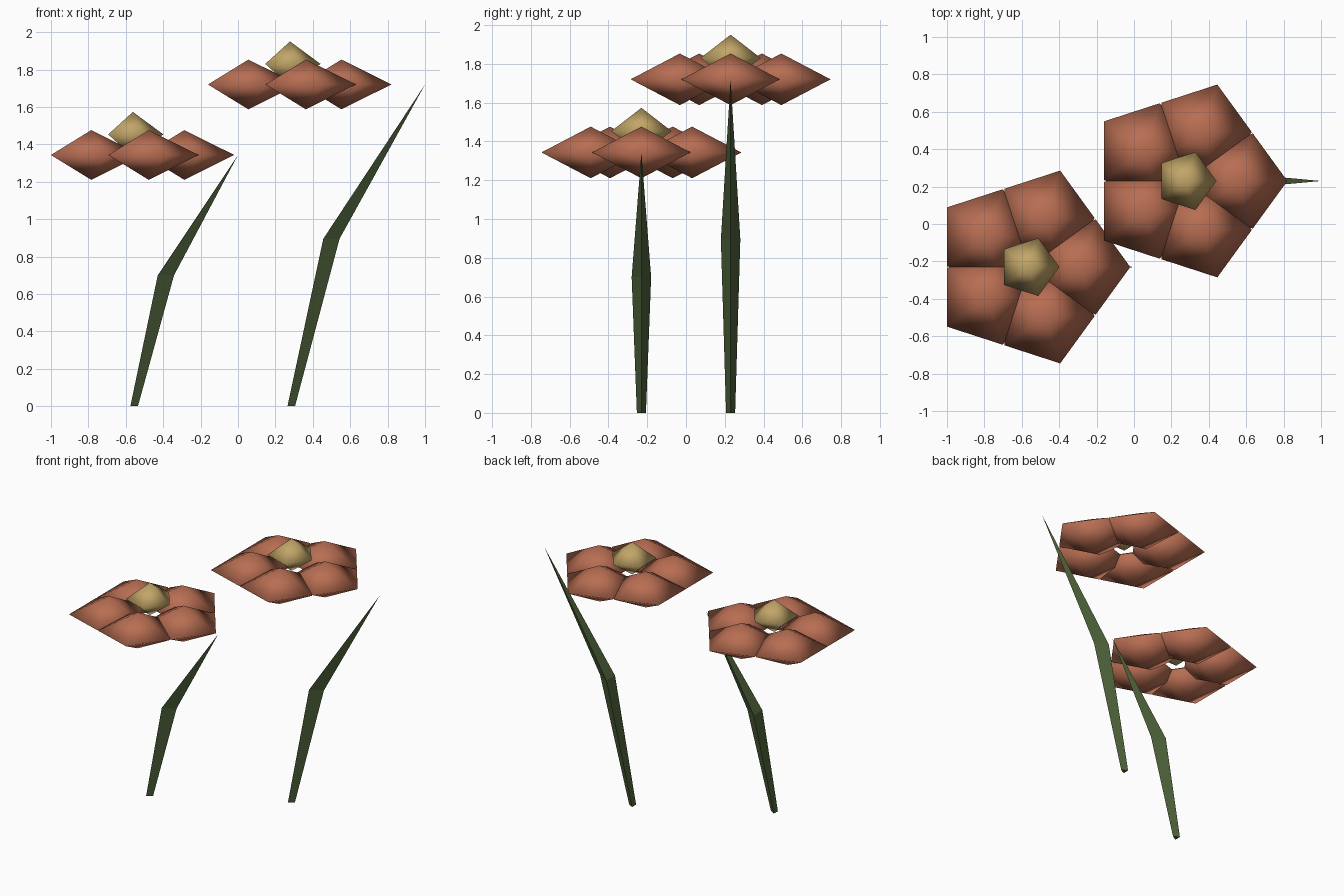
import bpy, bmesh, math
from mathutils import Vector

if "Cube" in bpy.data.objects:
    bpy.data.objects.remove(bpy.data.objects["Cube"])


def material(name, rgb):
    m = bpy.data.materials.new(name)
    m.diffuse_color = (*rgb, 1)
    m.use_nodes = True
    m.node_tree.nodes["Principled BSDF"].inputs["Base Color"].default_value = m.diffuse_color
    return m


PETAL = material("terracotta petal", (0.48, 0.155, 0.085))
HEART = material("straw yellow", (0.54, 0.38, 0.14))
STEM = material("dark leaf green", (0.07, 0.115, 0.04))


def finish(name, bm, mat, smooth):
    bmesh.ops.recalc_face_normals(bm, faces=bm.faces)
    me = bpy.data.meshes.new(name)
    bm.to_mesh(me)
    bm.free()
    me.materials.append(mat)
    for p in me.polygons:
        p.use_smooth = smooth
    ob = bpy.data.objects.new(name, me)
    bpy.context.collection.objects.link(ob)


def ring(bm, c, r, n):
    return [bm.verts.new(c + Vector((r * math.cos(math.tau * i / n),
                                     r * math.sin(math.tau * i / n), 0)))
            for i in range(n)]


def fan(bm, loop, apex):
    tip = bm.verts.new(apex)
    for i, v in enumerate(loop):
        bm.faces.new((v, loop[(i + 1) % len(loop)], tip))


# five-sided sphere with a single middle ring
def bead(name, c, r, h, mat):
    bm = bmesh.new()
    loop = ring(bm, c, r, 5)
    fan(bm, loop, c + Vector((0, 0, h)))
    fan(bm, loop, c - Vector((0, 0, h)))
    finish(name, bm, mat, True)


# bent three-sided stem tapering to a point
def stem(name, base, mid, tip):
    bm = bmesh.new()
    low, high = ring(bm, base, 0.027, 3), ring(bm, mid, 0.058, 3)
    bm.faces.new(low)
    for i in range(3):
        j = (i + 1) % 3
        bm.faces.new((low[i], low[j], high[j], high[i]))
    fan(bm, high, tip)
    finish(name, bm, STEM, False)


# label, x, y, flower height, bend offset, bend height, tip x
for label, x, y, z, bend, bz, tip in (
        ("short", -0.562, -0.23, 1.343, 0.162, 0.70, 0.0),
        ("tall", 0.278, 0.23, 1.72, 0.207, 0.895, 1.0)):
    stem(label + "_stem", Vector((x, y, 0)), Vector((x + bend, y, bz)),
         Vector((tip, y, z)))
    for k in range(5):
        a = math.tau * k / 5
        bead(f"{label}_petal_{k + 1}",
             Vector((x + 0.275 * math.cos(a), y + 0.275 * math.sin(a), z)),
             0.267, 0.133, PETAL)
    bead(label + "_flower_centre", Vector((x, y, z + 0.11)), 0.163, 0.12, HEART)
